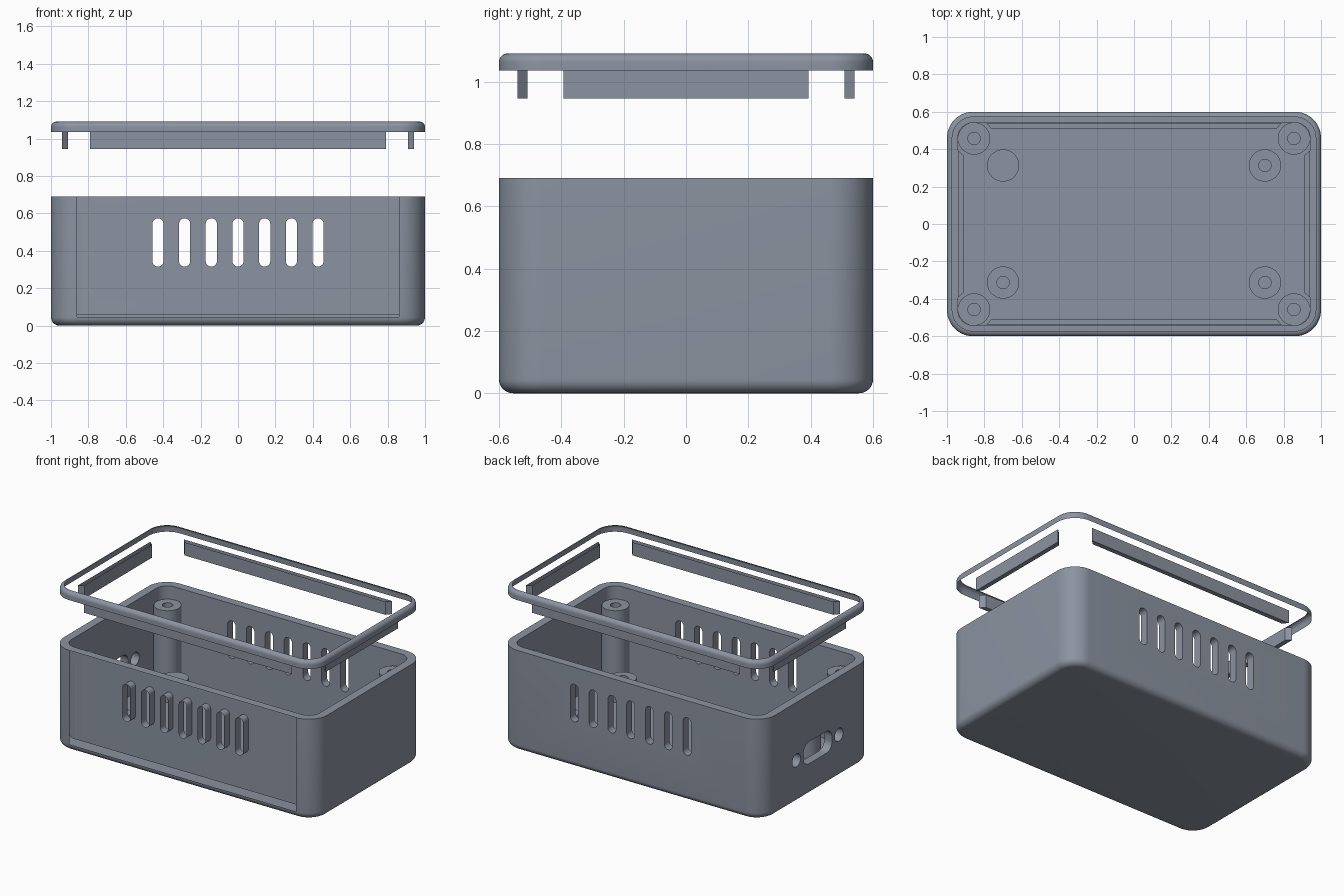
import bpy, bmesh, math

if "Cube" in bpy.data.objects:
    bpy.data.objects.remove(bpy.data.objects["Cube"])

grey = bpy.data.materials.new("slate grey")
grey.diffuse_color = (0.26, 0.295, 0.355, 1)
grey.use_nodes = True
grey.node_tree.nodes["Principled BSDF"].inputs["Base Color"].default_value = grey.diffuse_color


def finish(name, bm, recalc=True):
    """Turn a bmesh into a smooth-shaded object with sharp edges kept."""
    if recalc:
        bmesh.ops.recalc_face_normals(bm, faces=bm.faces)
    me = bpy.data.meshes.new(name)
    bm.to_mesh(me)
    bm.free()
    me.materials.clear()
    me.materials.append(grey)
    me.shade_smooth()
    me.set_sharp_from_angle(angle=math.radians(30))
    ob = bpy.data.objects.new(name, me)
    bpy.context.collection.objects.link(ob)
    return ob


def round_rect(hx, hy, r, n=14):
    """Outline of a rectangle with round corners."""
    pts = []
    for k, (sx, sy) in enumerate(((1, 1), (-1, 1), (-1, -1), (1, -1))):
        for i in range(n + 1):
            a = math.pi / 2 * (k + i / n)
            pts.append((sx * (hx - r) + r * math.cos(a), sy * (hy - r) + r * math.sin(a)))
    return pts


def circle(r, n=40):
    return [(r * math.cos(2 * math.pi * i / n), r * math.sin(2 * math.pi * i / n)) for i in range(n)]


def skin(bm, loops, cap_start=True, cap_end=True):
    """Bridge a stack of equal-length point loops."""
    rows = [[bm.verts.new(p) for p in loop] for loop in loops]
    for a, b in zip(rows, rows[1:]):
        for i in range(len(a)):
            j = (i + 1) % len(a)
            bm.faces.new((a[i], a[j], b[j], b[i]))
    if cap_start:
        bm.faces.new(rows[0][::-1])
    if cap_end:
        bm.faces.new(rows[-1])


def level(pts, z, cx=0, cy=0):
    return [(x + cx, y + cy, z) for x, y in pts]


W, D, H, R = 1.0, 0.6, 0.69, 0.14      # half width, half depth, box height, corner radius
WALL, FLOOR, FILLET = 0.058, 0.06, 0.045


def shell_loop(inset, z):
    return level(round_rect(W - inset, D - inset, R - inset), z)


# Open box with rounded bottom edge
bm = bmesh.new()
loops = []
for i in range(9):
    a = math.pi / 2 * i / 8
    loops.append(shell_loop(FILLET * (1 - math.sin(a)), FILLET * (1 - math.cos(a))))
loops += [shell_loop(0, H), shell_loop(WALL, H), shell_loop(WALL, FLOOR)]
skin(bm, loops)
box = finish("box_body", bm)

# Cutters: vent slots front to back, connector opening and screw holes on the left
bm = bmesh.new()
for k in range(-3, 4):
    prof = round_rect(0.03, 0.129, 0.0299, 8)
    skin(bm, [[(x + k * 0.1427, y, z + 0.444) for x, z in prof] for y in (-0.8, 0.8)])
for cy, prof in ((0, round_rect(0.155, 0.075, 0.06, 8)), (0.23, circle(0.045)), (-0.23, circle(0.045))):
    skin(bm, [[(x, y + cy, z + 0.292) for y, z in prof] for x in (-1.2, -0.8)])
cutter = finish("opening_cutter", bm)
cutter.hide_render = True

mod = box.modifiers.new("openings", 'BOOLEAN')
mod.operation, mod.solver, mod.object = 'DIFFERENCE', 'EXACT', cutter
bpy.context.view_layer.update()
cut = bpy.data.meshes.new_from_object(box.evaluated_get(bpy.context.evaluated_depsgraph_get()))
box.modifiers.clear()
bpy.data.objects.remove(cutter)

# Leave the outer front panel open, so the inner wall and slot sleeves show
bm = bmesh.new()
bm.from_mesh(cut)
panel = [f for f in bm.faces if all(v.co.y < -D + 0.0005 for v in f.verts)]
bmesh.ops.delete(bm, geom=panel, context='FACES')
bpy.data.objects.remove(box)
finish("box_body", bm, recalc=False)


def post(name, x, y, top, hole=True):
    """Round post on the floor with a blind screw hole."""
    bm = bmesh.new()
    outer, inner = circle(0.086), circle(0.033)
    stack = [level(outer, FLOOR, x, y), level(outer, top, x, y)]
    if hole:
        stack += [level(inner, top, x, y), level(inner, FLOOR + 0.003, x, y)]
    skin(bm, stack, cap_start=False)
    finish(name, bm, recalc=False)


# Tall corner columns and short board standoffs
for sx in (-1, 1):
    for sy in (-1, 1):
        post("corner_column", sx * 0.855, sy * 0.457, 0.6)
        post("board_standoff", sx * 0.7, sy * 0.313, 0.197, hole=(sx, sy) != (-1, 1))

# Lid rim: open band with rounded top edge
bm = bmesh.new()
loops = [shell_loop(0, 1.035)]
for i in range(9):
    a = math.pi / 2 * i / 8
    loops.append(shell_loop(0.028 * (1 - math.cos(a)), 1.062 + 0.028 * math.sin(a)))
skin(bm, loops, cap_start=False, cap_end=False)
finish("lid_rim", bm, recalc=False)


def lip(name, half, dist, side, along_x):
    """Locating strip under the lid, mitred ends, open at the top."""
    prof = [(-half, dist), (half, dist), (half - 0.028, dist - 0.032), (-half + 0.028, dist - 0.032)]
    pts = [(u, v * side) if along_x else (v * side, u) for u, v in prof]
    if (side > 0) == along_x:
        pts.reverse()
    bm = bmesh.new()
    skin(bm, [level(pts, 0.945), level(pts, 1.035)], cap_end=False)
    finish(name, bm, recalc=False)


for side in (-1, 1):
    lip("lid_lip_long", 0.79, 0.541, side, True)
    lip("lid_lip_short", 0.393, 0.941, side, False)
